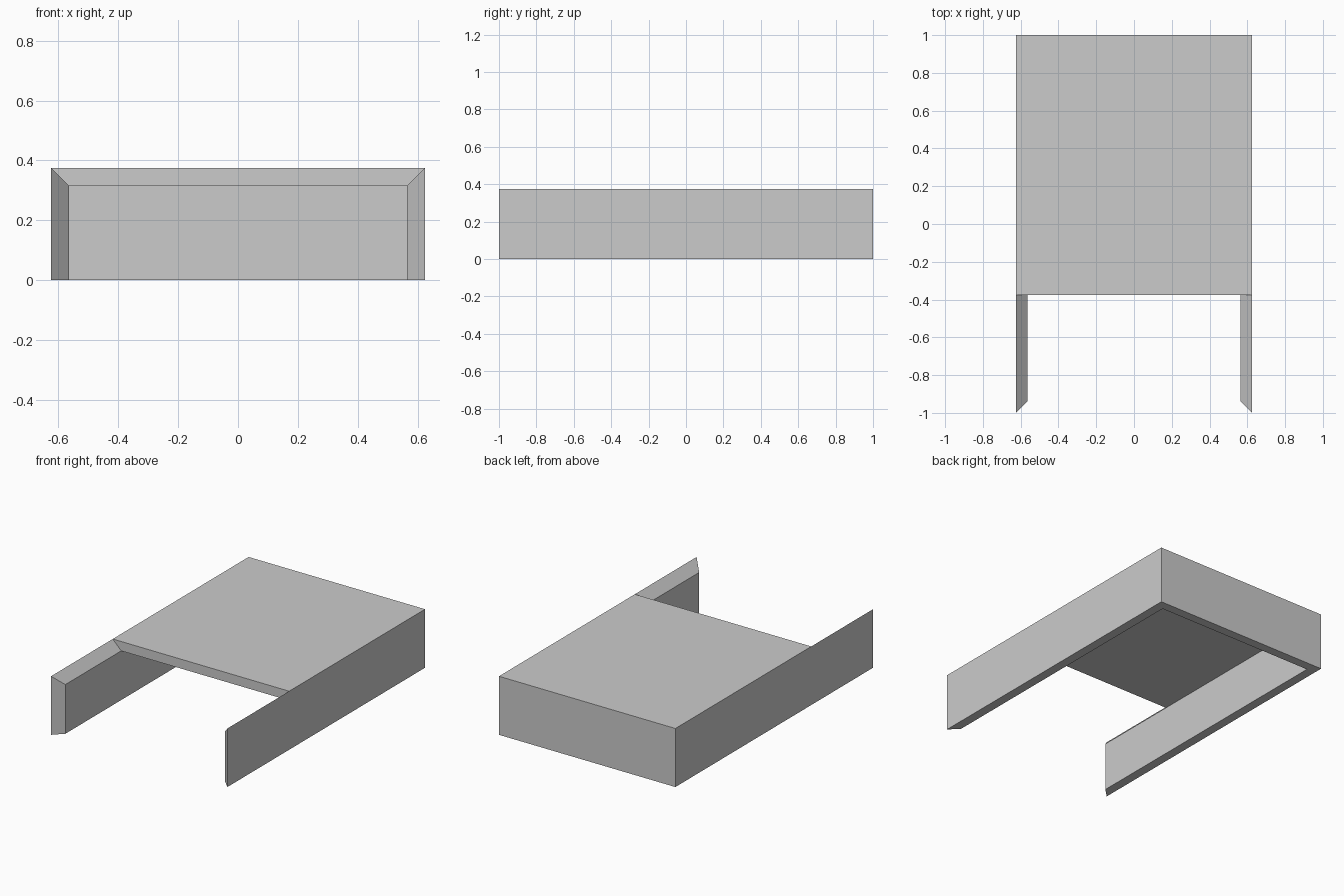
import bpy
import bmesh

cube = bpy.data.objects.get("Cube")
if cube:
    bpy.data.objects.remove(cube, do_unlink=True)

HALF_W, HALF_L, HEIGHT = 0.625, 1.0, 0.375
ROOF_FRONT = -0.375
WALL = 0.06

grey = bpy.data.materials.new("plain_grey")
grey.use_nodes = True
colour = (0.6, 0.6, 0.6, 1.0)
grey.diffuse_color = colour
grey.node_tree.nodes["Principled BSDF"].inputs["Base Color"].default_value = colour


def layer(bm, inset):
    """Corner points of both side walls, moved inward by the inset."""
    x, y, z = HALF_W - inset, HALF_L - inset, HEIGHT - inset
    side = [(-y, 0), (-y, z), (ROOF_FRONT, z), (y, z), (y, 0)]
    return [[bm.verts.new((s * x, py, pz)) for py, pz in side] for s in (-1, 1)]


def skin(bm, right, left):
    """Two side walls, the roof and the back wall of one layer."""
    bm.faces.new(right)
    bm.faces.new(left)
    for i in (2, 3):
        bm.faces.new((right[i], right[i + 1], left[i + 1], left[i]))


def rim_loop(right, left):
    """Open edge around the front, the arms and the base."""
    return right[:3] + left[2::-1] + [left[4], right[4]]


# Hollow cover with two arms reaching forward
bm = bmesh.new()
outer = layer(bm, 0)
inner = layer(bm, WALL)
skin(bm, *outer)
skin(bm, *inner)

# Mitred rim joining the outer and inner skins
a, b = rim_loop(*outer), rim_loop(*inner)
for i in range(len(a)):
    j = (i + 1) % len(a)
    bm.faces.new((a[i], a[j], b[j], b[i]))
bmesh.ops.recalc_face_normals(bm, faces=bm.faces[:])

mesh = bpy.data.meshes.new("cover_shell")
bm.to_mesh(mesh)
bm.free()
mesh.materials.append(grey)
bpy.context.collection.objects.link(bpy.data.objects.new("cover_shell", mesh))
